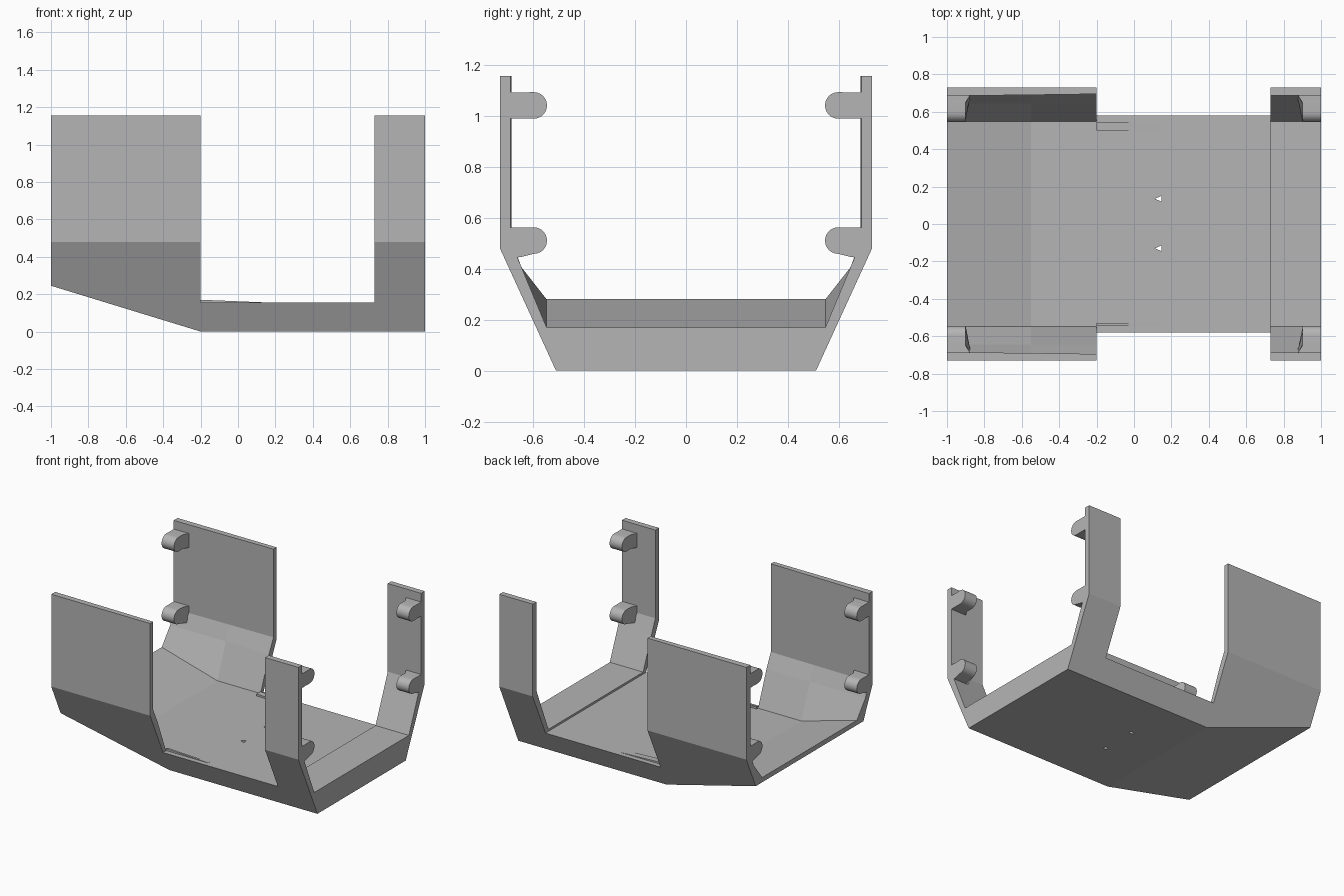
import bpy
import bmesh
import math

cube = bpy.data.objects.get("Cube")
if cube:
    bpy.data.objects.remove(cube, do_unlink=True)

grey = bpy.data.materials.new("plain grey")
grey.use_nodes = True
colour = (0.46, 0.46, 0.46, 1)
grey.diffuse_color = colour
grey.node_tree.nodes["Principled BSDF"].inputs["Base Color"].default_value = colour

HALF_FOOT, HALF_WIDTH, KNEE, TOP = 0.51, 0.73, 0.48, 1.155
FLOOR, SLAB = 0.155, 0.17


def outer_y(z):
    """Half width of the flared outer side at height z."""
    return HALF_FOOT + (HALF_WIDTH - HALF_FOOT) * min(z / KNEE, 1)


def loft(name, rings):
    """Skin a closed solid through rings with equal point counts."""
    bm = bmesh.new()
    loops = [[bm.verts.new(p) for p in ring] for ring in rings]
    for a, b in zip(loops, loops[1:]):
        for i in range(len(a)):
            j = (i + 1) % len(a)
            bm.faces.new((a[i], a[j], b[j], b[i]))
    bm.faces.new(loops[0])
    bm.faces.new(loops[-1])
    bmesh.ops.recalc_face_normals(bm, faces=bm.faces)
    mesh = bpy.data.meshes.new(name)
    bm.to_mesh(mesh)
    bm.free()
    mesh.materials.append(grey)
    obj = bpy.data.objects.new(name, mesh)
    bpy.context.collection.objects.link(obj)
    return obj


def mirrored(x, half):
    """Turn a half section of (y, z) points into a full ring at x."""
    return [(x, y, z) for y, z in half] + [(x, -y, z) for y, z in reversed(half)]


def cradle_section(x, bottom, floor, inner):
    return mirrored(x, [(outer_y(bottom), bottom), (HALF_WIDTH, KNEE), (HALF_WIDTH, TOP),
                        (inner, TOP), (inner, KNEE + 0.03), (0.645, 0.405), (0.547, floor)])


# Wide cradle with the rising underside and inner ramp
loft("wide_cradle", [
    cradle_section(-1, 0.245, 0.28, 0.685),
    cradle_section(-0.55, 0.107, FLOOR, 0.69),
    cradle_section(-0.2, 0, FLOOR, 0.695)])

# Narrow cradle with the slightly raised slab
loft("narrow_cradle", [cradle_section(x, 0, SLAB, 0.688) for x in (0.73, 1)])

# Floor plate between the cradles
plate = loft("floor_plate", [
    mirrored(x, [(HALF_FOOT, 0), (outer_y(FLOOR), FLOOR)]) for x in (-0.2, 0.73)])

# Two small triangular holes through the floor
for y in (-0.13, 0.135):
    cutter = loft("hole_cutter", [
        [(0.112, y, z), (0.148, y - 0.016, z), (0.148, y + 0.016, z)] for z in (-0.1, 0.3)])
    cutter.hide_render = True
    bpy.context.view_layer.objects.active = plate
    cut = plate.modifiers.new("hole", "BOOLEAN")
    cut.operation = "DIFFERENCE"
    cut.solver = "EXACT"
    cut.object = cutter
    bpy.ops.object.modifier_apply(modifier=cut.name)
    bpy.data.objects.remove(cutter, do_unlink=True)

# Low tapering ribs beside the wide cradle
for name, y0, y1 in (("right_rib", -0.545, -0.53), ("left_rib", 0.5, 0.545)):
    loft(name, [[(-0.2, y, FLOOR - 0.01), (0.14, y, FLOOR - 0.01),
                 (0.14, y, FLOOR + 0.001), (-0.2, y, SLAB)] for y in (y0, y1)])


def peg(name, end, side, z, root_low, root_high):
    """Round-nosed peg reaching inward, flared where it meets the wall."""
    def ring(outer):
        root = 0.87 if not outer else 1
        neck = 0.9 if not outer else 1
        pts = [(root, 0.7, z + root_high), (neck, 0.65, z + (root_high + 0.05) / 2)]
        for i in range(13):
            a = math.pi / 2 + math.pi * i / 12
            pts.append((neck, 0.597 + 0.052 * math.cos(a), z + 0.052 * math.sin(a)))
        pts += [(neck, 0.645, z + root_low * 0.7 - 0.015), (root, 0.7, z + root_low)]
        return [(end * x, side * y, h) for x, y, h in pts]
    obj = loft(name, [ring(False), ring(True)])
    bpy.ops.object.select_all(action="DESELECT")
    obj.select_set(True)
    bpy.context.view_layer.objects.active = obj
    bpy.ops.object.shade_smooth_by_angle(angle=math.radians(30))


# Upper and lower pegs at all four wall ends
for end, end_name in ((-1, "wide"), (1, "narrow")):
    for side, side_name in ((-1, "right"), (1, "left")):
        peg(f"{end_name}_{side_name}_upper_peg", end, side, 1.04, -0.052, 0.052)
        peg(f"{end_name}_{side_name}_lower_peg", end, side, 0.51, -0.07, 0.052)
